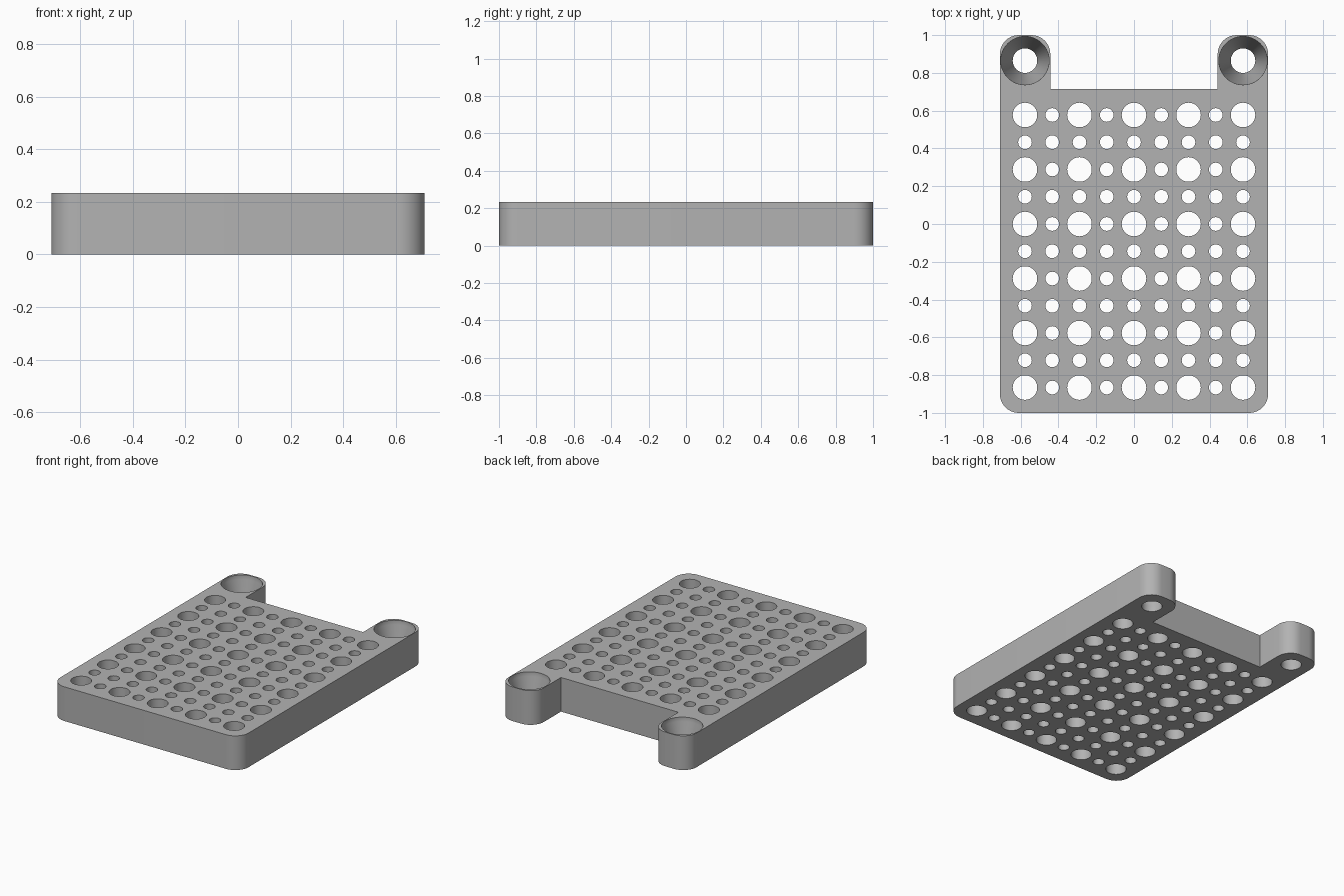
import bpy, bmesh, math

cube = bpy.data.objects.get("Cube")
if cube:
    bpy.data.objects.remove(cube, do_unlink=True)

HALF_W, HALF_L, HEIGHT = 0.71, 1.0, 0.233
EAR_INNER, NOTCH_Y, CORNER = 0.443, 0.715, 0.1
PITCH = 0.1443
BIG, SMALL, SINK = 0.065, 0.036, 0.128

grey = bpy.data.materials.new("light grey")
grey.use_nodes = True
colour = (0.45, 0.45, 0.45, 1)
grey.diffuse_color = colour
grey.node_tree.nodes["Principled BSDF"].inputs["Base Color"].default_value = colour


def make_object(name, bm):
    bmesh.ops.recalc_face_normals(bm, faces=bm.faces)
    mesh = bpy.data.meshes.new(name)
    bm.to_mesh(mesh)
    bm.free()
    mesh.materials.append(grey)
    obj = bpy.data.objects.new(name, mesh)
    bpy.context.collection.objects.link(obj)
    return obj


def arc(cx, cy, start):
    """Quarter turn, counter-clockwise, for a rounded corner."""
    angles = [start + math.pi / 2 * k / 10 for k in range(11)]
    return [(cx + CORNER * math.cos(a), cy + CORNER * math.sin(a)) for a in angles]


def lathe(bm, x, y, profile, sides):
    """Closed solid of revolution from (radius, height) pairs."""
    rings = []
    for r, z in profile:
        rings.append([bm.verts.new((x + r * math.cos(math.tau * k / sides),
                                    y + r * math.sin(math.tau * k / sides), z))
                      for k in range(sides)])
    for low, high in zip(rings, rings[1:]):
        for k in range(sides):
            n = (k + 1) % sides
            bm.faces.new((low[k], low[n], high[n], high[k]))
    bm.faces.new(rings[0][::-1])
    bm.faces.new(rings[-1])


# Plate outline with two rear ears: right half, then mirrored
half = arc(HALF_W - CORNER, -HALF_L + CORNER, -math.pi / 2)
half += arc(HALF_W - CORNER, HALF_L - CORNER, 0)
half += arc(EAR_INNER + CORNER, HALF_L - CORNER, math.pi / 2)
half.append((EAR_INNER, NOTCH_Y))
outline = half + [(-x, y) for x, y in reversed(half)]
bm = bmesh.new()
base = bm.faces.new([bm.verts.new((x, y, 0)) for x, y in outline])
side = bmesh.ops.extrude_face_region(bm, geom=[base])
top = [v for v in side["geom"] if isinstance(v, bmesh.types.BMVert)]
bmesh.ops.translate(bm, verts=top, vec=(0, 0, HEIGHT))
plate = make_object("perforated_plate", bm)

# Grid of large holes with small holes between them
bm = bmesh.new()
for row in range(11):
    for col in range(9):
        radius = BIG if row % 2 == 0 and col % 2 == 0 else SMALL
        lathe(bm, (col - 4) * PITCH, (4 - row) * PITCH,
              [(radius, -0.1), (radius, HEIGHT + 0.1)], 40)

# Tapered screw holes in the ears
for sign in (-1, 1):
    lathe(bm, sign * 4 * PITCH, 6 * PITCH - 0.001,
          [(BIG, -0.1), (BIG, 0.04), (SINK, HEIGHT - 0.03), (SINK, HEIGHT + 0.1)], 48)
cutter = make_object("hole_cutter", bm)
cutter.hide_render = True

# Cut the holes and keep only the finished plate
cut = plate.modifiers.new("holes", "BOOLEAN")
cut.operation = "DIFFERENCE"
cut.solver = "EXACT"
cut.object = cutter
bpy.context.view_layer.objects.active = plate
plate.select_set(True)
bpy.ops.object.modifier_apply(modifier=cut.name)
bpy.data.objects.remove(cutter, do_unlink=True)
bpy.ops.object.shade_smooth_by_angle(angle=math.radians(30))
